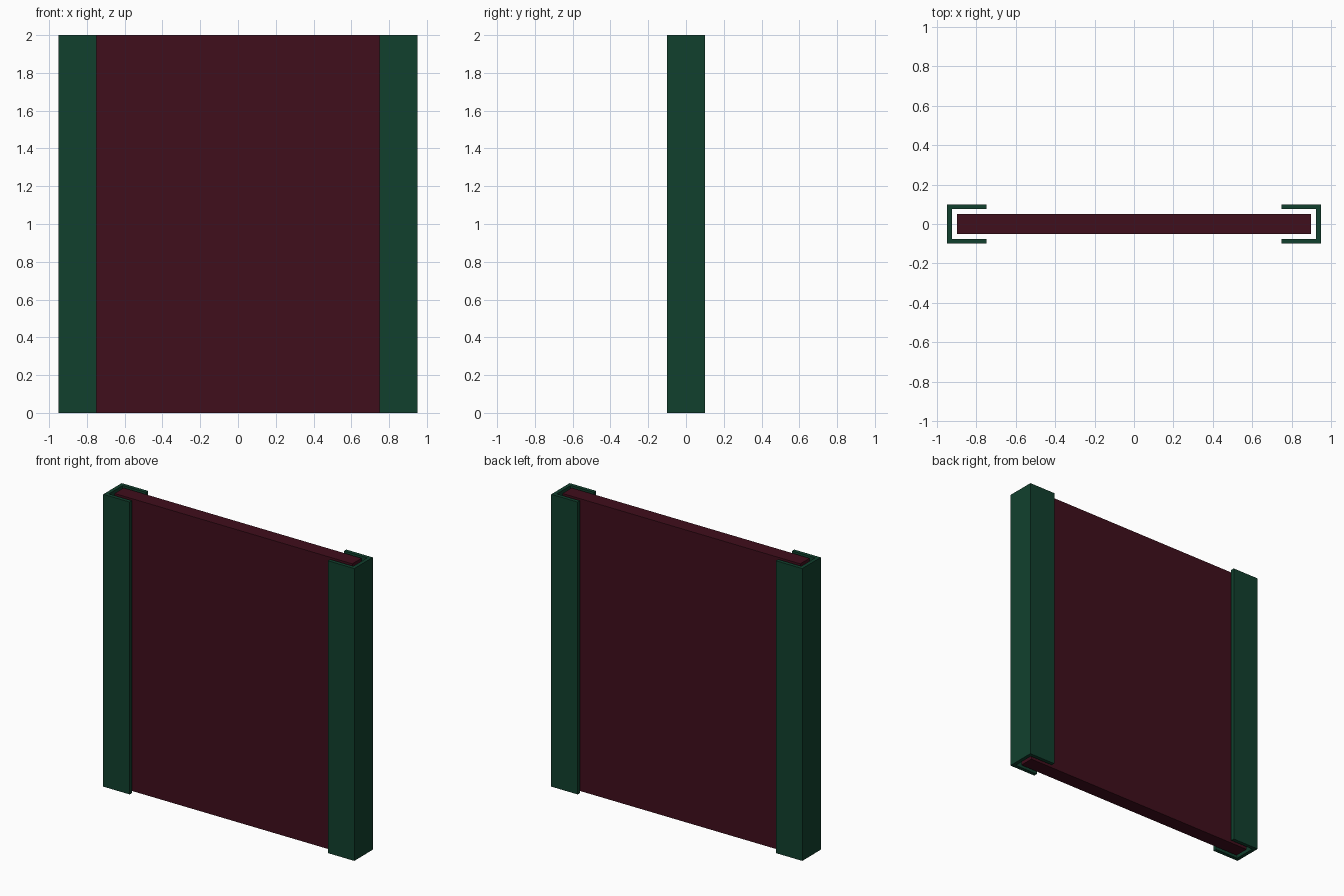
import bpy, bmesh

if "Cube" in bpy.data.objects:
    bpy.data.objects.remove(bpy.data.objects["Cube"])

H = 2.0   # full height


def material(name, rgb):
    m = bpy.data.materials.new(name)
    m.diffuse_color = (*rgb, 1)
    m.use_nodes = True
    m.node_tree.nodes["Principled BSDF"].inputs["Base Color"].default_value = m.diffuse_color
    return m


def extrude_profile(name, points, mat):
    """Extrude a counter-clockwise XY outline from z = 0 up to H."""
    bm = bmesh.new()
    face = bm.faces.new([bm.verts.new((x, y, 0)) for x, y in points])
    top = bmesh.ops.extrude_face_region(bm, geom=[face], use_keep_orig=True)
    verts = [g for g in top["geom"] if isinstance(g, bmesh.types.BMVert)]
    bmesh.ops.translate(bm, vec=(0, 0, H), verts=verts)
    bmesh.ops.recalc_face_normals(bm, faces=bm.faces)
    mesh = bpy.data.meshes.new(name)
    bm.to_mesh(mesh)
    bm.free()
    mesh.materials.append(mat)
    obj = bpy.data.objects.new(name, mesh)
    bpy.context.collection.objects.link(obj)
    return obj


green = material("green_rail", (0.0056, 0.051, 0.027))
maroon = material("maroon_panel", (0.051, 0.0044, 0.0116))

# Sliding panel
extrude_profile("panel", [(-0.9, -0.05), (0.9, -0.05), (0.9, 0.05), (-0.9, 0.05)], maroon)

# C-shaped side channels, open towards the panel
out, tip, half, t = 0.95, 0.75, 0.1, 0.025
channel = [(tip, -half), (out, -half), (out, half), (tip, half),
           (tip, half - t), (out - t, half - t), (out - t, t - half), (tip, t - half)]
for name, side in (("right_channel", 1), ("left_channel", -1)):
    extrude_profile(name, [(side * x, y) for x, y in channel][::side], green)
